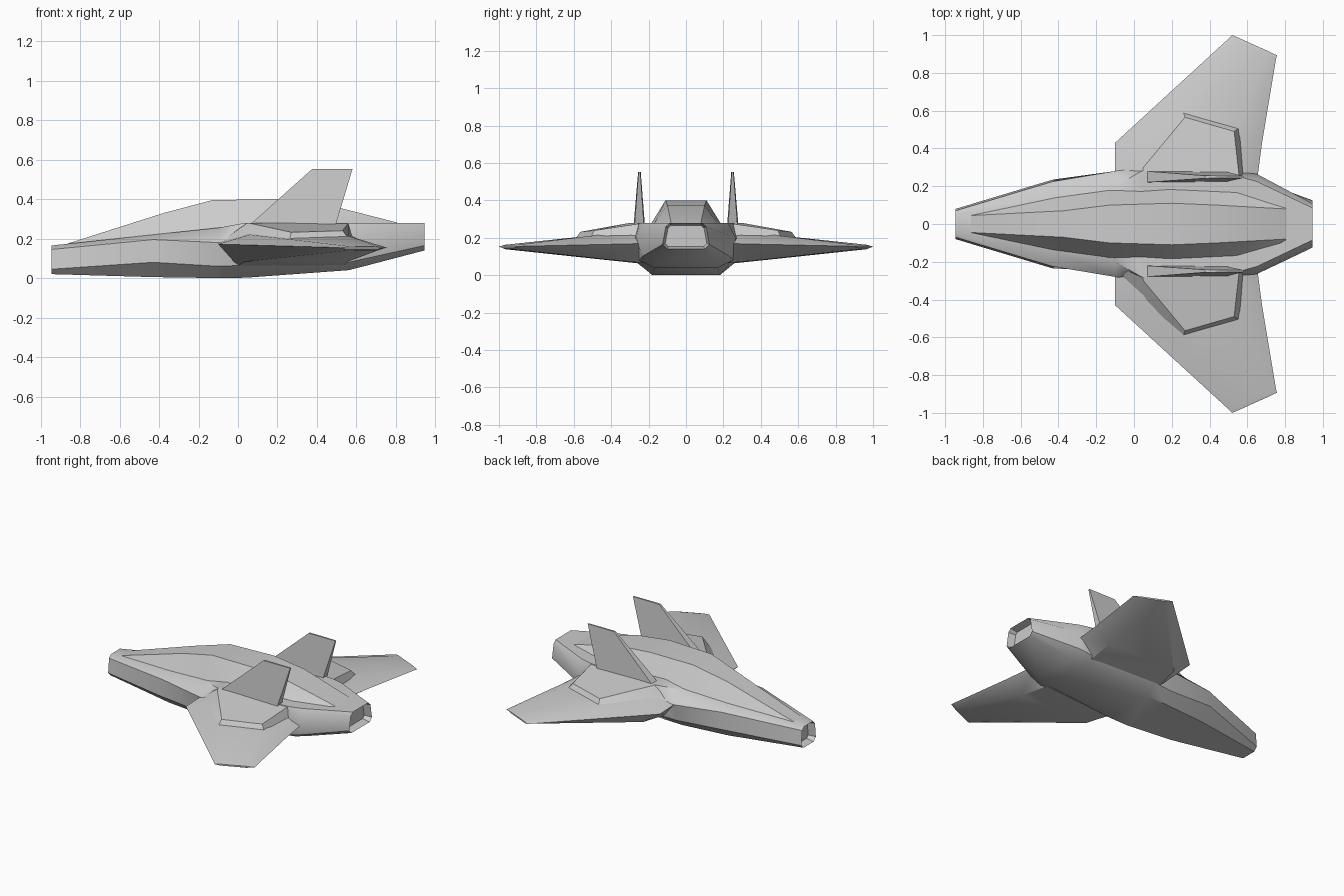
import bpy, bmesh, math

if "Cube" in bpy.data.objects:
    bpy.data.objects.remove(bpy.data.objects["Cube"])


def finish(bm, name, mirror=False, angle=35):
    bmesh.ops.recalc_face_normals(bm, faces=bm.faces[:])
    me = bpy.data.meshes.new(name)
    bm.to_mesh(me)
    bm.free()
    ob = bpy.data.objects.new(name, me)
    bpy.context.collection.objects.link(ob)
    if mirror:
        mod = ob.modifiers.new("mirror", 'MIRROR')
        mod.use_axis = (False, True, False)
    bpy.ops.object.select_all(action='DESELECT')
    ob.select_set(True)
    bpy.context.view_layer.objects.active = ob
    bpy.ops.object.shade_smooth_by_angle(angle=math.radians(angle))
    return ob


def loft(rings):
    """Skin a list of equal-length closed rings and cap both ends."""
    bm = bmesh.new()
    vs = [[bm.verts.new(p) for p in r] for r in rings]
    n = len(vs[0])
    for a, b in zip(vs, vs[1:]):
        for i in range(n):
            j = (i + 1) % n
            bm.faces.new((a[i], a[j], b[j], b[i]))
    caps = [bm.faces.new(vs[0]), bm.faces.new(vs[-1])]
    return bm, caps


def sym(x, half):
    """Closed cross-section ring from its +y half."""
    return [(x, y, z) for y, z in half] + [(x, -y, z) for y, z in reversed(half)]


# Fuselage: faceted octagonal sections from nose to nozzle
body = [
    (-.945, [(.055, .02), (.08, .045), (.07, .145), (.05, .165)]),
    (-.43, [(.15, .005), (.235, .08), (.225, .195), (.14, .22)]),
    (-.10, [(.18, 0), (.25, .06), (.28, .18), (.2, .255)]),
    (.04, [(.18, .002), (.26, .065), (.3, .2), (.28, .28)]),
    (.56, [(.17, .04), (.25, .08), (.275, .2), (.25, .28)]),
    (.65, [(.16, .063), (.235, .1), (.265, .2), (.225, .28)]),
    (.945, [(.1, .14), (.125, .165), (.108, .26), (.085, .28)]),
]
bm, caps = loft([sym(x, h) for x, h in body])
bmesh.ops.recalc_face_normals(bm, faces=bm.faces[:])
# recessed nose opening and exhaust
for cap in caps:
    bmesh.ops.inset_region(bm, faces=[cap], thickness=.014, depth=0)
    s = .05 if cap.calc_center_median().x < 0 else -.05
    bmesh.ops.translate(bm, verts=cap.verts[:], vec=(s, 0, 0))
finish(bm, "fuselage")

# Canopy and spine: (base x, base half width, base z, top x, top half width, top z)
spine = [
    (-.90, .052, .15, -.86, .045, .176),
    (-.43, .14, .215, -.375, .07, .33),
    (-.13, .185, .24, -.13, .10, .395),
    (.20, .19, .27, .20, .11, .40),
    (.55, .17, .275, .44, .10, .375),
    (.85, .10, .26, .80, .08, .283),
]
bm, _ = loft([[(bx, bw, bz), (tx, tw, tz), (tx, -tw, tz), (bx, -bw, bz)]
              for bx, bw, bz, tx, tw, tz in spine])
finish(bm, "canopy_spine")

# Wings: leading edge, upper front/rear, trailing edge, lower rear/front
wing = [
    [(-.10, .22, .18), (.02, .22, .235), (.52, .22, .24),
     (.65, .22, .17), (.54, .22, .065), (0, .22, .06)],
    [(-.10, .43, .172), (.06, .43, .22), (.54, .43, .22),
     (.678, .43, .165), (.56, .43, .085), (.03, .43, .082)],
    [(.505, .985, .155), (.55, .965, .163), (.70, .90, .163),
     (.752, .875, .155), (.70, .90, .137), (.55, .965, .139)],
    [(.52, 1.0, .153), (.55, .987, .157), (.70, .92, .157),
     (.757, .893, .153), (.70, .92, .147), (.55, .987, .147)],
]
bm, _ = loft(wing)
finish(bm, "wing", mirror=True)

# Raised panels on the wing roots
lower = [(-.09, .25, .18), (.08, .45, .20), (.26, .595, .19), (.56, .51, .20), (.585, .22, .2)]
upper = [(.04, .25, .28), (.05, .30, .28), (.27, .565, .232), (.53, .49, .24), (.56, .22, .28)]
bm, _ = loft([lower, upper])
finish(bm, "wing_root_panel", mirror=True)

# Twin tapered tail fins
bm, _ = loft([
    [(.06, .22, .27), (.06, .28, .27), (.495, .275, .27), (.495, .225, .27)],
    [(.375, .242, .552), (.375, .256, .552), (.58, .254, .552), (.58, .244, .552)],
])
finish(bm, "tail_fin", mirror=True)
